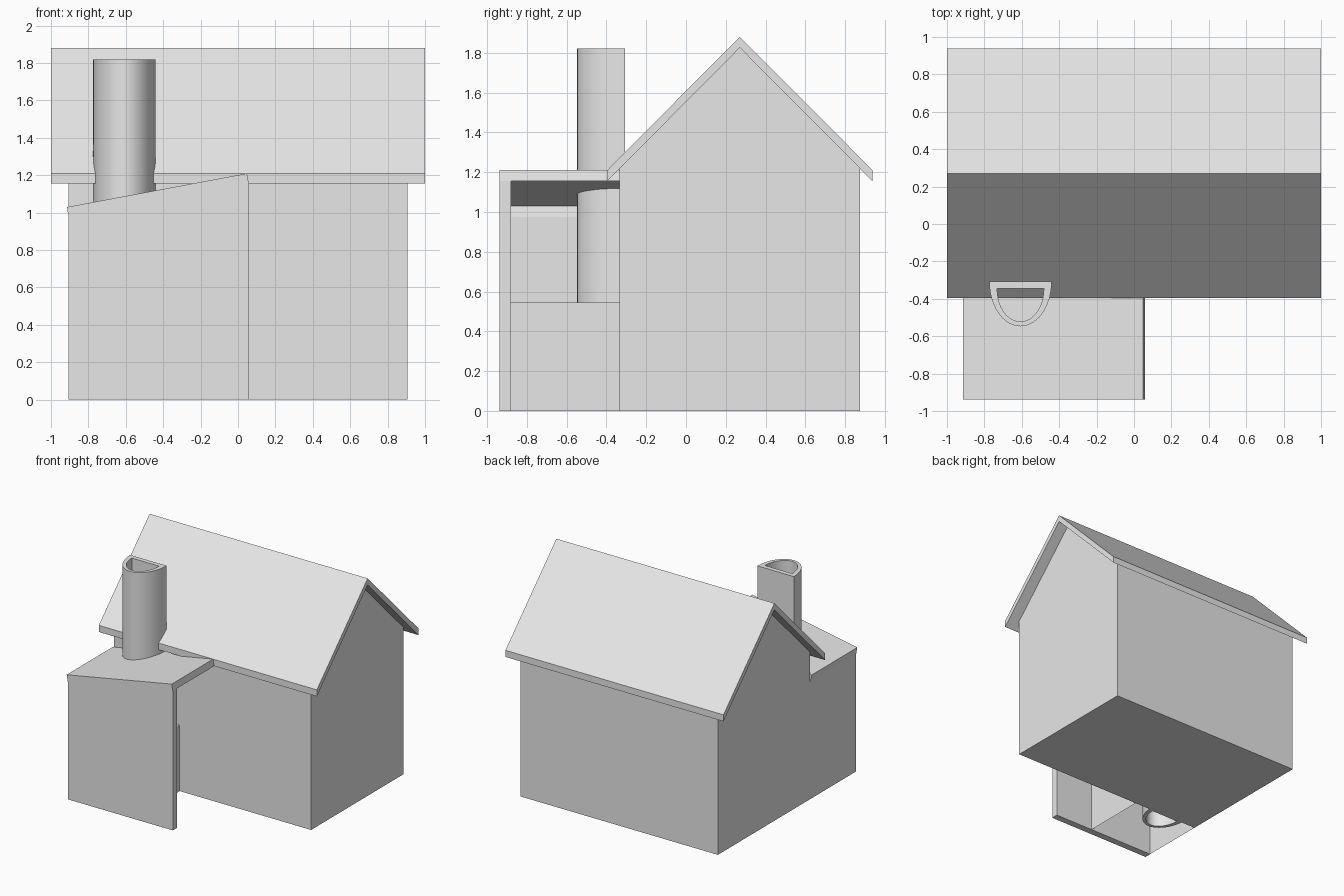
import bpy, math

cube = bpy.data.objects.get("Cube")
if cube:
    bpy.data.objects.remove(cube, do_unlink=True)

grey = bpy.data.materials.new("plain grey")
grey.use_nodes = True
grey.diffuse_color = (0.8, 0.8, 0.8, 1)
grey.node_tree.nodes["Principled BSDF"].inputs["Base Color"].default_value = (0.8, 0.8, 0.8, 1)


def add_mesh(name, verts, faces):
    mesh = bpy.data.meshes.new(name)
    mesh.from_pydata(verts, [], faces)
    mesh.materials.append(grey)
    obj = bpy.data.objects.new(name, mesh)
    bpy.context.collection.objects.link(obj)
    return obj


def extrude(name, profile, axis, start, end, closed=True):
    """Sweep a profile along x (points are y, z) or y (points are x, z).
    Points run clockwise as seen from the front for y, counter-clockwise from +x for x."""
    place = (lambda p, t: (t, p[0], p[1])) if axis == "x" else (lambda p, t: (p[0], t, p[1]))
    n = len(profile)
    verts = [place(p, t) for t in (start, end) for p in profile]
    count = n if closed else n - 1
    faces = [(i, (i + 1) % n, n + (i + 1) % n, n + i) for i in range(count)]
    if closed:
        faces += [tuple(reversed(range(n))), tuple(range(n, 2 * n))]
    return add_mesh(name, verts, faces)


# House body with gable ends
RIDGE_Y, RIDGE_Z = 0.27, 1.88
EAVE_Z, ROOF_DROP = 1.21, 0.055
FRONT, BACK = -0.335, 0.875
extrude("house_walls",
        [(FRONT, 0), (BACK, 0), (BACK, 1.22), (RIDGE_Y, RIDGE_Z - ROOF_DROP), (FRONT, 1.22)],
        "x", -0.905, 0.905)

# Main roof, a folded slab with plumb-cut eaves
top = [(-0.395, EAVE_Z), (RIDGE_Y, RIDGE_Z), (0.937, EAVE_Z)]
under = [(y, z - ROOF_DROP) for y, z in top]
extrude("main_roof", under + top[::-1], "x", -1, 1)

# Porch: side wall and sloping roof as one open shell, plus a solid front wall
porch = [(-0.905, 0), (-0.905, 0.975), (-0.915, 1.03), (0.048, EAVE_Z), (0.058, 1.155)]
extrude("porch_shell", porch, "y", -0.937, FRONT, closed=False)
extrude("porch_front_wall", porch + [(0.058, 0)], "y", -0.937, -0.88)

# Low hearth box inside the porch
extrude("hearth_box", [(-0.905, 0.545), (-0.3, 0.545), (-0.3, 0)], "y", -0.88, FRONT, closed=False)


# Chimney, a hollow tube of half-oval section with a flat back
def half_oval(half_width, back_y, depth, steps=24):
    return [(-0.607 - half_width * math.cos(math.pi * i / steps),
             back_y - depth * math.sin(math.pi * i / steps)) for i in range(steps + 1)]


outer = half_oval(0.167, -0.307, 0.24)
inner = half_oval(0.125, -0.345, 0.177)
n = len(outer)
verts = [(x, y, z) for ring, z in ((outer, 0), (outer, 1.82), (inner, 1.82), (inner, 0))
         for x, y in ring]
faces = [(r * n + i, r * n + (i + 1) % n, (r + 1) % 4 * n + (i + 1) % n, (r + 1) % 4 * n + i)
         for r in range(4) for i in range(n)]
chimney = add_mesh("chimney", verts, faces)
bpy.ops.object.select_all(action="DESELECT")
chimney.select_set(True)
bpy.context.view_layer.objects.active = chimney
bpy.ops.object.shade_smooth_by_angle(angle=math.radians(30))
